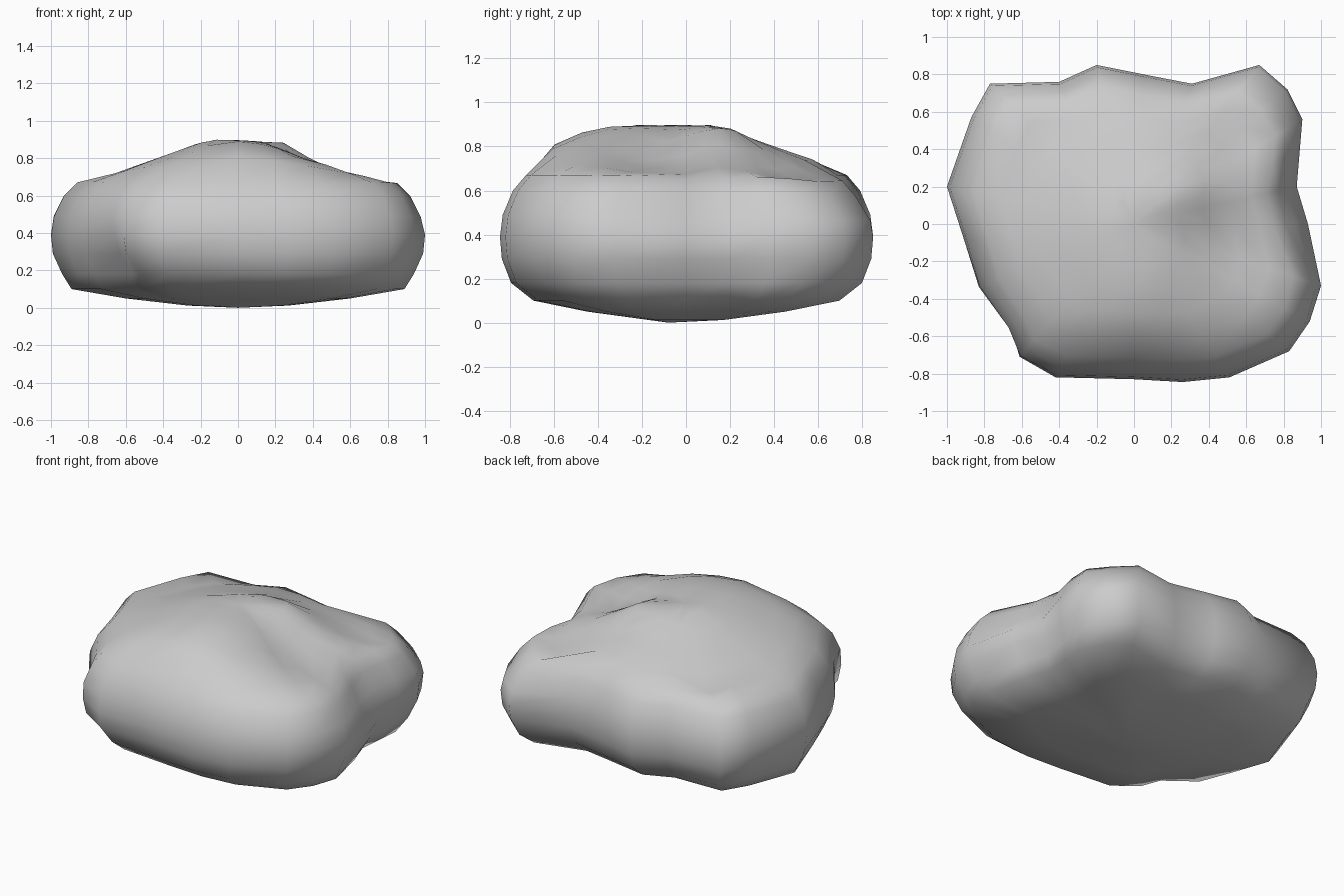
import bpy, bmesh, math

if "Cube" in bpy.data.objects:
    bpy.data.objects.remove(bpy.data.objects["Cube"])

# Plan outline of the boulder, counter-clockwise from the right side
outline = [(0.87, 0.2), (0.885, 0.38), (0.90, 0.56), (0.82, 0.72), (0.67, 0.85),
           (0.31, 0.75), (0.05, 0.80), (-0.2, 0.85), (-0.4, 0.76), (-0.77, 0.75),
           (-0.87, 0.57), (-1.0, 0.2), (-0.91, -0.08), (-0.84, -0.34),
           (-0.69, -0.57), (-0.62, -0.72), (-0.42, -0.82), (0.0, -0.83),
           (0.26, -0.845), (0.51, -0.82), (0.83, -0.68), (0.94, -0.52),
           (1.0, -0.33), (0.93, 0.0)]

# Side profile: outline scale and height
profile = [(0.25, 0.012), (0.58, 0.05), (0.87, 0.10), (0.94, 0.18), (0.99, 0.29),
           (1.0, 0.39), (0.985, 0.49), (0.93, 0.60), (0.86, 0.67)]
cap_scales = [0.72, 0.57, 0.42, 0.27, 0.13]


def bump(x, y, cx, cy, rx, ry):
    return math.exp(-((x - cx) / rx) ** 2 - ((y - cy) / ry) ** 2)


def top_height(x, y):
    # Domed crown, a gully running in from the right, a low back right shoulder
    u = math.hypot((x - 0.03) / 0.85, (y + 0.09) / 0.9)
    h = 0.9 - 0.23 * (u - 0.22) / 0.75
    h += 0.05 * bump(x, y, 0.22, 0.14, 0.16, 0.13)
    h += 0.03 * bump(x, y, -0.1, -0.48, 0.3, 0.15)
    h -= 0.045 * bump(x, y, 0.55, 0.45, 0.22, 0.22)
    return min(0.9, h) - 0.10 * bump(x, y, 0.48, -0.08, 0.3, 0.22)


def side_point(px, py, s, z):
    # Hollow at the front left corner, softened right side and back right shoulder
    k = s
    corner = bump(px, py, 0.75, 0.75, 0.3, 0.3)
    if z > 0.05:
        k -= 0.09 * bump(px, py, -0.72, -0.53, 0.2, 0.2) * math.exp(-((z - 0.22) / 0.2) ** 2)
    if z < 0.2:
        k -= 0.07 * s * bump(px, py, -0.6, -0.72, 0.25, 0.25)
    if z > 0.42:
        k -= 0.06 * bump(px, py, 0.9, 0.05, 0.3, 0.28)
        z -= 0.02 * bump(px, py, 0.9, 0.0, 0.3, 0.25) + 0.03 * corner
    if z > 0.52:
        k -= 0.03 * corner
    low = 1 if z < 0.12 else 0
    return (px * (k + 0.02 * low), py * (k - 0.05 * low), z)


bm = bmesh.new()
rings = []
for s, z in profile:
    rings.append([bm.verts.new(side_point(x, y, s, z)) for x, y in outline])
for s in cap_scales:
    rings.append([bm.verts.new((x * s, y * s, top_height(x * s, y * s))) for x, y in outline])

# Skin the rings and close both ends
n = len(outline)
bottom = bm.verts.new((0, -0.08, 0))
top = bm.verts.new((0, 0, top_height(0, 0)))
for a, b in zip(rings, rings[1:]):
    for i in range(n):
        j = (i + 1) % n
        bm.faces.new((a[i], a[j], b[j], b[i]))
for i in range(n):
    j = (i + 1) % n
    bm.faces.new((bottom, rings[0][j], rings[0][i]))
    bm.faces.new((top, rings[-1][i], rings[-1][j]))
bmesh.ops.recalc_face_normals(bm, faces=bm.faces)

mesh = bpy.data.meshes.new("boulder")
bm.to_mesh(mesh)
bm.free()
mesh.shade_smooth()
boulder = bpy.data.objects.new("boulder", mesh)
bpy.context.collection.objects.link(boulder)
